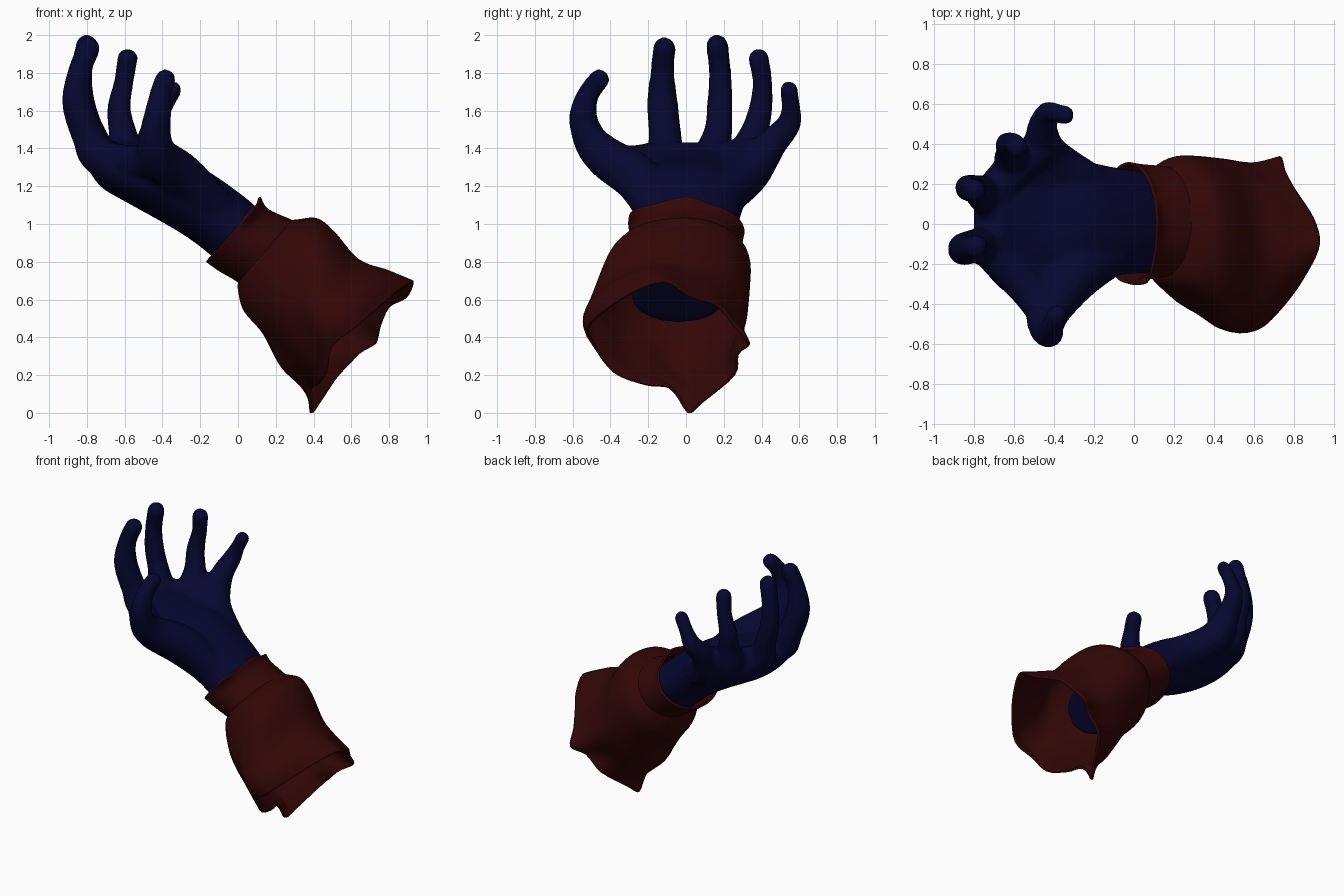
import bpy, bmesh, math
from mathutils import Vector, Matrix


def spline(pts, n, closed=False):
    """Catmull-Rom curve through points of any dimension."""
    pts = [Vector(p) for p in pts]
    m, out = len(pts), []
    get = (lambda i: pts[i % m]) if closed else (lambda i: pts[max(0, min(m - 1, i))])
    for i in range(m if closed else m - 1):
        a, b, c, d = (get(i + k) for k in (-1, 0, 1, 2))
        for s in range(n):
            t = s / n
            out.append(0.5 * (2 * b + (c - a) * t + (2 * a - 5 * b + 4 * c - d) * t * t
                              + (3 * b - a - 3 * c + d) * t ** 3))
    if not closed:
        out.append(pts[-1])
    return out


def ring(top, bottom, y0, y1, n=16):
    """Tilted ellipse given by its top and bottom (x, z) and its y range."""
    c = Vector(((top[0] + bottom[0]) / 2, (y0 + y1) / 2, (top[1] + bottom[1]) / 2))
    u = Vector((top[0], c.y, top[1])) - c
    v = Vector((0, (y1 - y0) / 2, 0))
    return [c + u * math.cos(2 * math.pi * k / n) + v * math.sin(2 * math.pi * k / n)
            for k in range(n)]


def loft(bm, rings, along, around, caps=False):
    """Smooth surface through rings of control points."""
    lanes = [spline(lane, along) for lane in zip(*rings)]
    rows = [[bm.verts.new(p) for p in spline(row, around, True)] for row in zip(*lanes)]
    for a, b in zip(rows, rows[1:]):
        n = len(a)
        for k in range(n):
            bm.faces.new((a[k], a[(k + 1) % n], b[(k + 1) % n], b[k]))
    if caps:
        bm.faces.new(rows[0])
        bm.faces.new(rows[-1])


def limb(bm, path):
    """Tapered round limb through (x, y, z, radius) points."""
    for p in spline(path, 8):
        bmesh.ops.create_icosphere(bm, subdivisions=2, radius=p[3],
                                   matrix=Matrix.Translation(p.to_3d()))


def finish(bm, name, color):
    bmesh.ops.recalc_face_normals(bm, faces=bm.faces[:])
    for f in bm.faces:
        f.smooth = True
    me = bpy.data.meshes.new(name)
    bm.to_mesh(me)
    bm.free()
    ob = bpy.data.objects.new(name, me)
    bpy.context.collection.objects.link(ob)
    mat = bpy.data.materials.new(name + "_material")
    mat.diffuse_color = color
    me.materials.append(mat)
    return ob


BLUE = (0.002, 0.002, 0.03, 1)
RED = (0.033, 0.002, 0.002, 1)

# Hand: forearm and palm body
bm = bmesh.new()
loft(bm, [ring(*r) for r in (
    ((0.45, 0.74), (0.20, 0.47), -0.29, 0.21),
    ((0.28, 0.92), (0.02, 0.68), -0.25, 0.24),
    ((0.12, 1.07), (-0.14, 0.83), -0.25, 0.27),
    ((0.00, 1.17), (-0.27, 0.93), -0.27, 0.29),
    ((-0.20, 1.30), (-0.42, 1.02), -0.33, 0.33),
    ((-0.42, 1.35), (-0.60, 1.12), -0.39, 0.37),
    ((-0.58, 1.40), (-0.73, 1.20), -0.33, 0.34),
    ((-0.67, 1.44), (-0.81, 1.32), -0.22, 0.25))], 4, 2, True)

# Fingers, each starting inside the palm
limb(bm, [(-0.40, -0.10, 1.19, .10), (-0.71, -0.11, 1.34, .105), (-0.79, -0.11, 1.46, .09),
          (-0.85, -0.125, 1.64, .085), (-0.84, -0.125, 1.80, .066), (-0.79, -0.115, 1.93, .063)])
limb(bm, [(-0.40, 0.06, 1.19, .10), (-0.70, 0.13, 1.34, .105), (-0.78, 0.17, 1.49, .078),
          (-0.825, 0.18, 1.65, .07), (-0.83, 0.18, 1.80, .062), (-0.80, 0.165, 1.945, .062)])
limb(bm, [(-0.30, 0.14, 1.16, .12), (-0.57, 0.29, 1.31, .115), (-0.61, 0.36, 1.48, .078),
          (-0.63, 0.395, 1.61, .066), (-0.605, 0.405, 1.75, .055), (-0.585, 0.385, 1.875, .058)])
limb(bm, [(-0.20, 0.17, 1.13, .12), (-0.42, 0.32, 1.26, .12), (-0.46, 0.45, 1.42, .085),
          (-0.435, 0.545, 1.53, .066), (-0.395, 0.555, 1.62, .052), (-0.345, 0.545, 1.71, .05)])
# Thumb with its fleshy pad
limb(bm, [(-0.08, -0.13, 1.04, .11), (-0.29, -0.26, 1.24, .13), (-0.42, -0.42, 1.35, .115),
          (-0.44, -0.51, 1.45, .092), (-0.425, -0.545, 1.58, .075), (-0.41, -0.515, 1.69, .06),
          (-0.385, -0.46, 1.765, .058)])
# Webs between thumb and index, and between the outer fingers
limb(bm, [(-0.45, -0.42, 1.35, .10), (-0.55, -0.30, 1.32, .10), (-0.69, -0.16, 1.34, .10)])
limb(bm, [(-0.69, 0.16, 1.35, .09), (-0.57, 0.29, 1.36, .09), (-0.46, 0.38, 1.37, .09)])
hand = finish(bm, "hand", BLUE)
rm = hand.modifiers.new("merge", "REMESH")
rm.mode = 'VOXEL'
rm.voxel_size = 0.014
rm.use_smooth_shade = True
sm = hand.modifiers.new("soften", "SMOOTH")
sm.factor = 0.5
sm.iterations = 12

# Cuff band, flaring at the wrist, with a peak on top and a squarer near side
bm = bmesh.new()
mouth = ring((0.12, 1.12), (-0.17, 0.80), -0.30, 0.31)
mouth[0].z += 0.025
for k, y in ((13, -0.305), (14, -0.28), (15, -0.16)):
    mouth[k].y = y
loft(bm, [mouth,
          ring((0.16, 1.08), (-0.10, 0.75), -0.285, 0.30),
          ring((0.29, 1.02), (0.00, 0.69), -0.265, 0.29),
          ring((0.34, 0.99), (0.03, 0.64), -0.265, 0.28)], 6, 4)
cuff = finish(bm, "cuff", RED)

# Flared sleeve with an uneven hem
hem = [Vector(p) for p in (
    (0.93, -0.10, 0.70), (0.90, 0.03, 0.62), (0.81, 0.17, 0.57), (0.76, 0.26, 0.47),
    (0.73, 0.34, 0.37), (0.64, 0.28, 0.31), (0.53, 0.26, 0.20), (0.43, 0.09, 0.055),
    (0.38, 0.01, 0.00), (0.39, -0.08, 0.125), (0.42, -0.21, 0.145), (0.46, -0.38, 0.21),
    (0.50, -0.49, 0.35), (0.62, -0.53, 0.45), (0.76, -0.40, 0.57), (0.87, -0.24, 0.665))]
hem_mid = sum(hem, Vector((0, 0, 0))) / 16


def toward_hem(points, w):
    mid = sum(points, Vector((0, 0, 0))) / 16
    return [p.lerp(h - hem_mid + mid, w) for p, h in zip(points, hem)]


rings = [ring((0.28, 1.02), (0.00, 0.69), -0.26, 0.28),
         ring((0.32, 1.025), (0.00, 0.65), -0.30, 0.305),
         ring((0.42, 1.03), (0.03, 0.54), -0.36, 0.34),
         ring((0.51, 0.96), (0.13, 0.42), -0.44, 0.34),
         toward_hem(ring((0.62, 0.80), (0.24, 0.26), -0.51, 0.33), 0.2),
         toward_hem(ring((0.75, 0.74), (0.34, 0.13), -0.53, 0.32), 0.5),
         hem]
# Folds: fuller upper near shoulder, flatter lower near side, narrow tip below
for r in (1, 2, 3):
    for k, dy in ((13, -0.02), (14, -0.05), (15, -0.04)):
        rings[r][k].y += dy
for r in (4, 5):
    for k in (9, 10, 11):
        rings[r][k] += Vector((0.02, 0.03, 0.015))
rings[5][8] = Vector((0.352, 0.0, 0.12))
bm = bmesh.new()
loft(bm, rings, 6, 4)
sleeve = finish(bm, "sleeve", RED)

for ob in (cuff, sleeve):
    so = ob.modifiers.new("thickness", "SOLIDIFY")
    so.thickness = 0.015
    so.offset = -1
